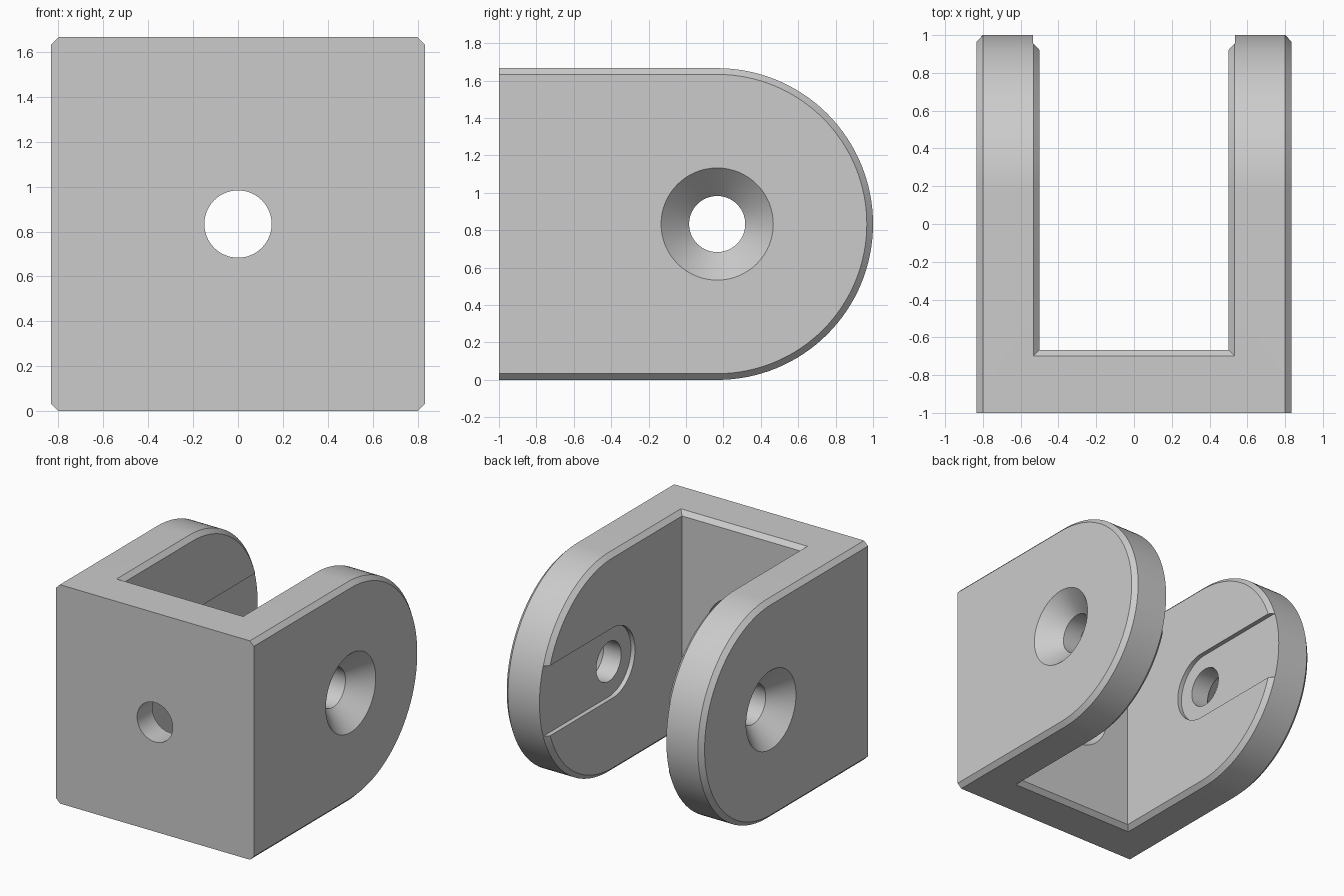
import bpy, bmesh
from math import sin, cos, pi, radians

cube = bpy.data.objects.get("Cube")
if cube:
    bpy.data.objects.remove(cube, do_unlink=True)

R = 5 / 6          # arm end radius, also half the width and half the height
WALL = 1 / 3       # arm and plate thickness
BEVEL = 1 / 30     # rim chamfer and slot depth
PIVOT_Y = 1 / 6    # pin hole position along the arms
HOLE = 0.15
SINK = 0.30
PLATE_Y = WALL - 1
INNER = R - WALL

grey = bpy.data.materials.new("light grey metal")
grey.use_nodes = True
grey.diffuse_color = (0.6, 0.6, 0.6, 1)
grey.node_tree.nodes["Principled BSDF"].inputs["Base Color"].default_value = (0.6, 0.6, 0.6, 1)


def loft(name, rings):
    """Closed solid skinned through rings of equal point count."""
    bm = bmesh.new()
    loops = [[bm.verts.new(p) for p in ring] for ring in rings]
    count = len(loops[0])
    for a, b in zip(loops, loops[1:]):
        for i in range(count):
            j = (i + 1) % count
            bm.faces.new((a[i], a[j], b[j], b[i]))
    bm.faces.new(loops[0])
    bm.faces.new(loops[-1])
    bmesh.ops.recalc_face_normals(bm, faces=bm.faces)
    mesh = bpy.data.meshes.new(name)
    bm.to_mesh(mesh)
    bm.free()
    mesh.materials.append(grey)
    obj = bpy.data.objects.new(name, mesh)
    bpy.context.collection.objects.link(obj)
    return obj


def tongue(x, radius, start, steps=64):
    """Straight-sided outline with a round end, in the plane at x."""
    arc = [(x, PIVOT_Y + radius * cos(a), R + radius * sin(a))
           for a in (pi * i / steps - pi / 2 for i in range(steps + 1))]
    return arc + [(x, start, R + radius), (x, start, R - radius)]


def lathe(name, stations, place, steps=64):
    """Turned cutter from (distance, radius) stations along an axis."""
    angles = [2 * pi * i / steps for i in range(steps)]
    return loft(name, [[place(d, r * cos(a), r * sin(a)) for a in angles]
                       for d, r in stations])


def combine(target, other, operation):
    other.hide_render = True
    mod = target.modifiers.new(operation.lower(), 'BOOLEAN')
    mod.operation = operation
    mod.solver = 'EXACT'
    mod.object = other
    bpy.context.view_layer.objects.active = target
    bpy.ops.object.modifier_apply(modifier=mod.name)
    bpy.data.objects.remove(other, do_unlink=True)


# Base plate, chamfered along its inner top and bottom edges
profile = [(-1, 0), (PLATE_Y - BEVEL, 0), (PLATE_Y, BEVEL),
           (PLATE_Y, 2 * R - BEVEL), (PLATE_Y - BEVEL, 2 * R), (-1, 2 * R)]
bracket = loft("clevis_bracket", [[(x, y, z) for y, z in profile] for x in (-0.6, 0.6)])

# Two rounded arms with chamfered rims on both sides
for side in (-1, 1):
    sections = [(INNER, R - BEVEL), (INNER + BEVEL, R), (R - BEVEL, R), (R, R - BEVEL)]
    arm = loft("arm", [tongue(side * x, r, -1) for x, r in sections])
    combine(bracket, arm, 'UNION')

# Shallow round-ended slots on the inner arm faces, open at the tips
depth = INNER + BEVEL + 0.001
slot = loft("slot_cutter", [
    [(x, 2 * PIVOT_Y - y, z) for x, y, z in tongue(x, 0.267, -0.9)]
    for x in (-depth, depth)])
combine(bracket, slot, 'DIFFERENCE')

# Pin hole through both arms, countersunk on the outside
cone = SINK - HOLE
lip = 0.01
pin = lathe("pin_cutter",
            [(-R - lip, SINK + lip), (cone - R, HOLE), (R - cone, HOLE), (R + lip, SINK + lip)],
            lambda d, u, v: (d, PIVOT_Y + u, R + v))
combine(bracket, pin, 'DIFFERENCE')

# Mounting hole through the plate, countersunk on the inside
screw = lathe("screw_cutter",
              [(-1 - lip, HOLE), (PLATE_Y - cone, HOLE), (PLATE_Y + lip, SINK + lip)],
              lambda d, u, v: (u, d, R + v))
combine(bracket, screw, 'DIFFERENCE')

# Smooth the round walls, keep every chamfer crisp
bpy.ops.object.select_all(action='DESELECT')
bracket.select_set(True)
bpy.context.view_layer.objects.active = bracket
bpy.ops.object.shade_smooth_by_angle(angle=radians(25))
